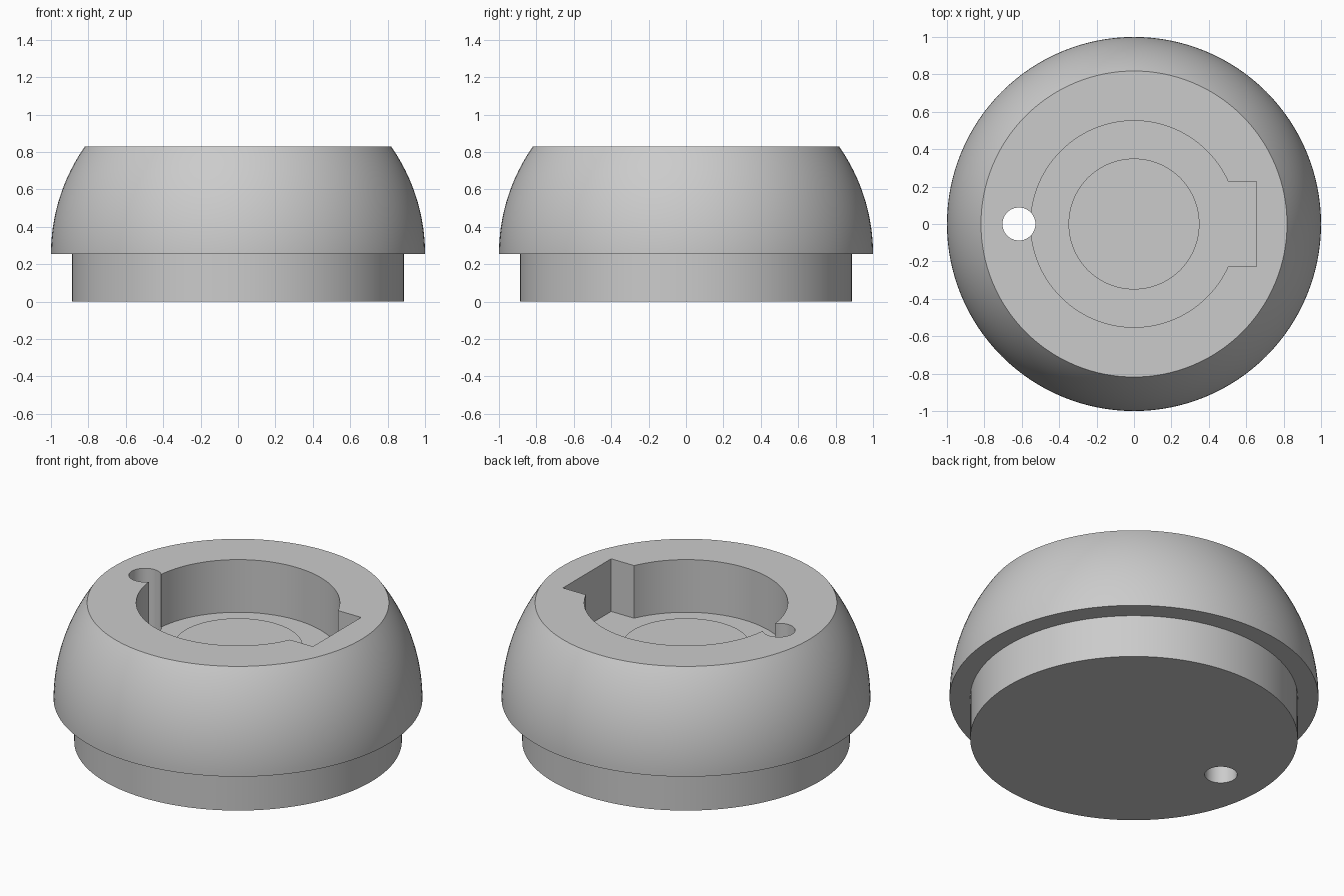
import bpy, bmesh, math

cube = bpy.data.objects.get("Cube")
if cube:
    bpy.data.objects.remove(cube, do_unlink=True)

# Single grey material
grey = bpy.data.materials.new("plain grey")
grey.use_nodes = True
colour = (0.6, 0.6, 0.6, 1)
grey.diffuse_color = colour
grey.node_tree.nodes["Principled BSDF"].inputs["Base Color"].default_value = colour

SEGMENTS = 128
TOP, STEP, FLOOR, DISC = 0.83, 0.255, 0.515, 0.573


def finish(bm, name):
    bmesh.ops.recalc_face_normals(bm, faces=bm.faces)
    mesh = bpy.data.meshes.new(name)
    bm.to_mesh(mesh)
    bm.free()
    mesh.materials.append(grey)
    obj = bpy.data.objects.new(name, mesh)
    bpy.context.collection.objects.link(obj)
    return obj


def lathe(name, profile, x=0):
    """Turn (radius, z) points around a vertical axis and cap both ends."""
    bm = bmesh.new()
    angles = [math.tau * i / SEGMENTS for i in range(SEGMENTS)]
    rings = [[bm.verts.new((x + r * math.cos(a), r * math.sin(a), z)) for a in angles]
             for r, z in profile]
    for low, high in zip(rings, rings[1:]):
        for i in range(SEGMENTS):
            j = (i + 1) % SEGMENTS
            bm.faces.new((low[i], low[j], high[j], high[i]))
    bm.faces.new(rings[0])
    bm.faces.new(rings[-1])
    return finish(bm, name)


def box(name, low, high):
    bm = bmesh.new()
    bmesh.ops.create_cube(bm, size=1)
    for v in bm.verts:
        v.co = [(a + b) / 2 + c * (b - a) for a, b, c in zip(low, high, v.co)]
    return finish(bm, name)


# Body: round foot under a truncated spherical dome
steps = 24
top_angle = math.asin(TOP - STEP)
dome = [(math.cos(top_angle * i / steps), STEP + math.sin(top_angle * i / steps))
        for i in range(steps + 1)]
body = lathe("domed_body", [(0.888, 0), (0.888, STEP)] + dome)

# Cutters: pocket around a raised disc, side slot, through hole
cutters = [
    lathe("pocket_cutter", [(0.35, DISC), (0.35, FLOOR), (0.552, FLOOR), (0.552, 1)]),
    box("slot_cutter", (0.45, -0.228, FLOOR), (0.655, 0.228, 1)),
    lathe("hole_cutter", [(0.088, -0.1), (0.088, 1)], x=-0.615),
]

bpy.ops.object.select_all(action="DESELECT")
bpy.context.view_layer.objects.active = body
body.select_set(True)
for cutter in cutters:
    cutter.hide_render = True
    cut = body.modifiers.new(cutter.name, "BOOLEAN")
    cut.operation = "DIFFERENCE"
    cut.solver = "EXACT"
    cut.object = cutter
    bpy.ops.object.modifier_apply(modifier=cut.name)
    bpy.data.objects.remove(cutter, do_unlink=True)

bpy.ops.object.shade_smooth_by_angle(angle=math.radians(30))
